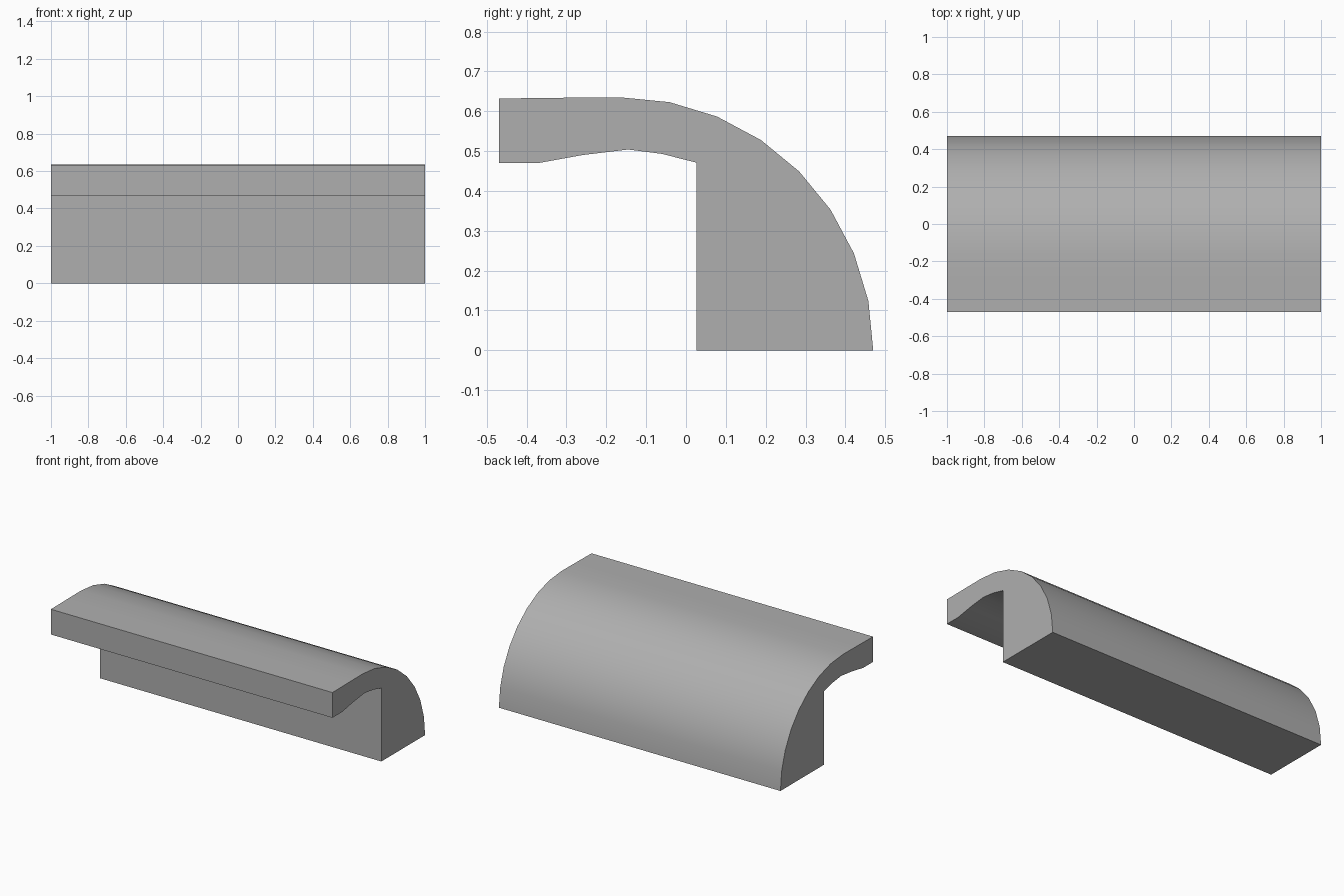
import bpy, bmesh, math

if "Cube" in bpy.data.objects:
    bpy.data.objects.remove(bpy.data.objects["Cube"])

HALF_LENGTH = 1.0
RADIUS = 0.635
ARC_Y = -0.165

# Cross-section (y, z): rounded back as a quarter arc of eight sides
arc = [(ARC_Y + RADIUS * math.sin(math.radians(11.25 * i)),
        RADIUS * math.cos(math.radians(11.25 * i))) for i in range(9)]
# Flat lip on top, upright inner wall and wavy underside of the lip
lip_top = [(-0.47, 0.632), (-0.30, 0.634)]
inner = [(0.026, 0), (0.026, 0.471), (-0.06, 0.493), (-0.145, 0.504),
         (-0.26, 0.490), (-0.37, 0.470), (-0.47, 0.470)]
profile = lip_top + arc + inner

# Extrude the cross-section along x
bm = bmesh.new()
end = bm.faces.new([bm.verts.new((-HALF_LENGTH, y, z)) for y, z in profile])
ext = bmesh.ops.extrude_face_region(bm, geom=[end], use_keep_orig=True)
verts = [g for g in ext["geom"] if isinstance(g, bmesh.types.BMVert)]
bmesh.ops.translate(bm, verts=verts, vec=(2 * HALF_LENGTH, 0, 0))
bmesh.ops.recalc_face_normals(bm, faces=bm.faces)

mesh = bpy.data.meshes.new("rounded_trim")
bm.to_mesh(mesh)
bm.free()
trim = bpy.data.objects.new("rounded_trim", mesh)
bpy.context.collection.objects.link(trim)

# Mid-grey surface
grey = bpy.data.materials.new("mid_grey")
grey.diffuse_color = (0.43, 0.43, 0.43, 1)
grey.use_nodes = True
grey.node_tree.nodes["Principled BSDF"].inputs["Base Color"].default_value = grey.diffuse_color
mesh.materials.append(grey)

# Smooth curves, sharp corners
bpy.context.view_layer.objects.active = trim
trim.select_set(True)
bpy.ops.object.shade_smooth_by_angle(angle=math.radians(30))
